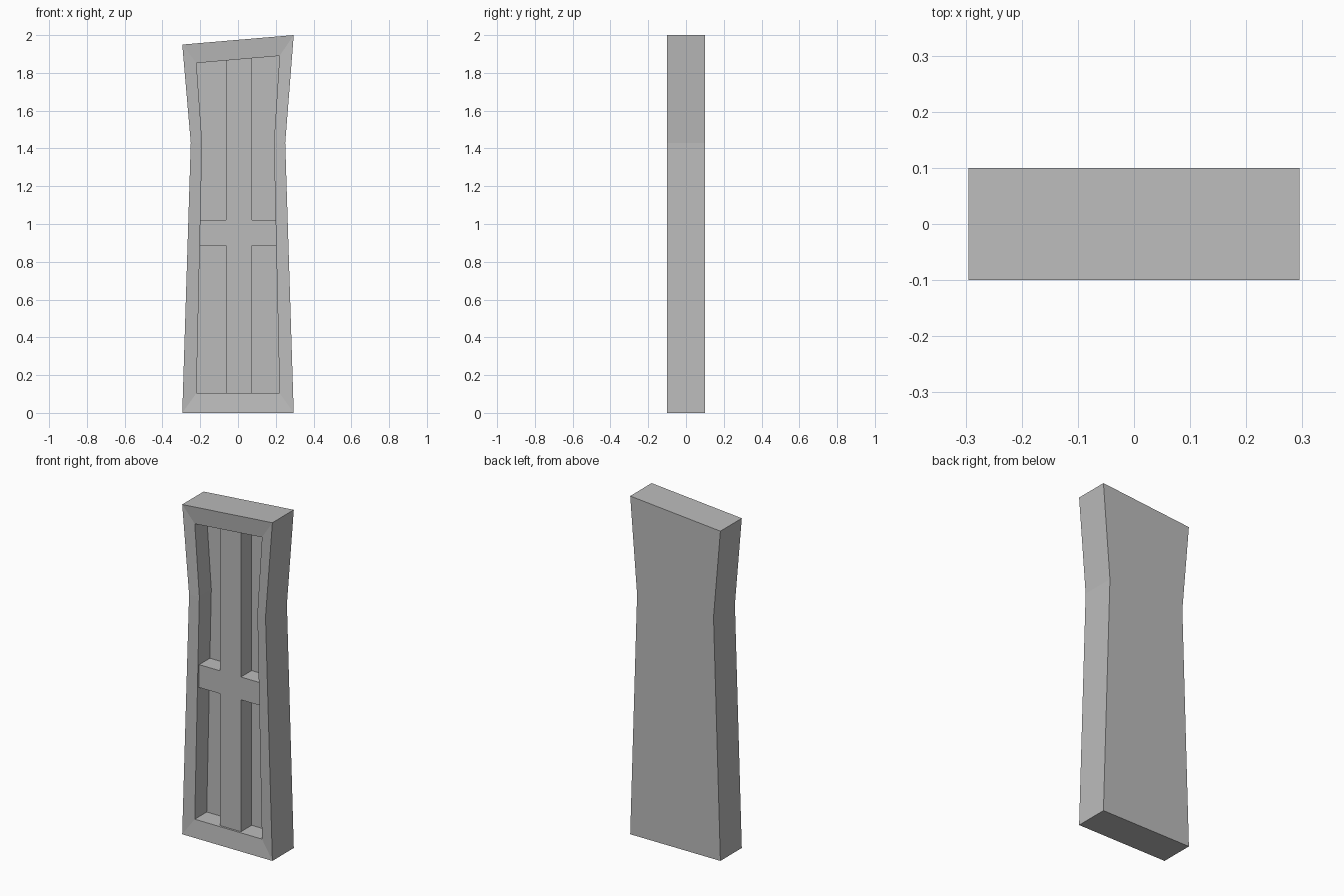
import bpy
import bmesh

cube = bpy.data.objects.get("Cube")
if cube:
    bpy.data.objects.remove(cube, do_unlink=True)

grey = bpy.data.materials.new("plain grey")
grey.use_nodes = True
COLOUR = (0.5, 0.5, 0.5, 1)
grey.diffuse_color = COLOUR
grey.node_tree.nodes["Principled BSDF"].inputs["Base Color"].default_value = COLOUR

FRONT, BACK = -0.1, 0.1
RIM, BAR, PANEL = -0.09, -0.078, 0.022   # depths of the stepped front


def outline(half_end, half_waist, bottom, waist, top_left, top_right):
    """Waisted door outline with a slanted top, as (x, z) points."""
    return [(-half_end, bottom), (half_end, bottom), (half_waist, waist),
            (half_end, top_right), (-half_end, top_left), (-half_waist, waist)]


def loft(name, sections):
    """Solid from matching outlines, each placed at a depth y."""
    bm = bmesh.new()
    rings = [[bm.verts.new((x, y, z)) for x, z in pts] for pts, y in sections]
    for a, b in zip(rings, rings[1:]):
        for i in range(len(a)):
            j = (i + 1) % len(a)
            bm.faces.new((a[i], a[j], b[j], b[i]))
    bm.faces.new(rings[0])
    bm.faces.new(rings[-1])
    bmesh.ops.recalc_face_normals(bm, faces=bm.faces)
    mesh = bpy.data.meshes.new(name)
    bm.to_mesh(mesh)
    bm.free()
    mesh.materials.append(grey)
    obj = bpy.data.objects.new(name, mesh)
    bpy.context.collection.objects.link(obj)
    return obj


# Door body: back, sides, sloping frame and sunken panel in one shell
outer = outline(0.295, 0.25, 0, 1.43, 1.95, 2)
inner = outline(0.22, 0.19, 0.105, 1.43, 1.852, 1.89)
loft("door_frame", [(outer, BACK), (outer, FRONT), (inner, RIM), (inner, PANEL)])


# Crossed bars, their ends and backs let into the body
def bar(name, left, right, bottom, top_left, top_right):
    pts = [(left, bottom), (right, bottom), (right, top_right), (left, top_left)]
    loft(name, [(pts, BAR), (pts, PANEL + 0.01)])


bar("upright_bar", -0.064, 0.074, 0.095, 1.875, 1.887)
bar("left_cross_bar", 0.074, 0.21, 0.885, 1.02, 1.02)
bar("right_cross_bar", -0.21, -0.064, 0.885, 1.02, 1.02)
